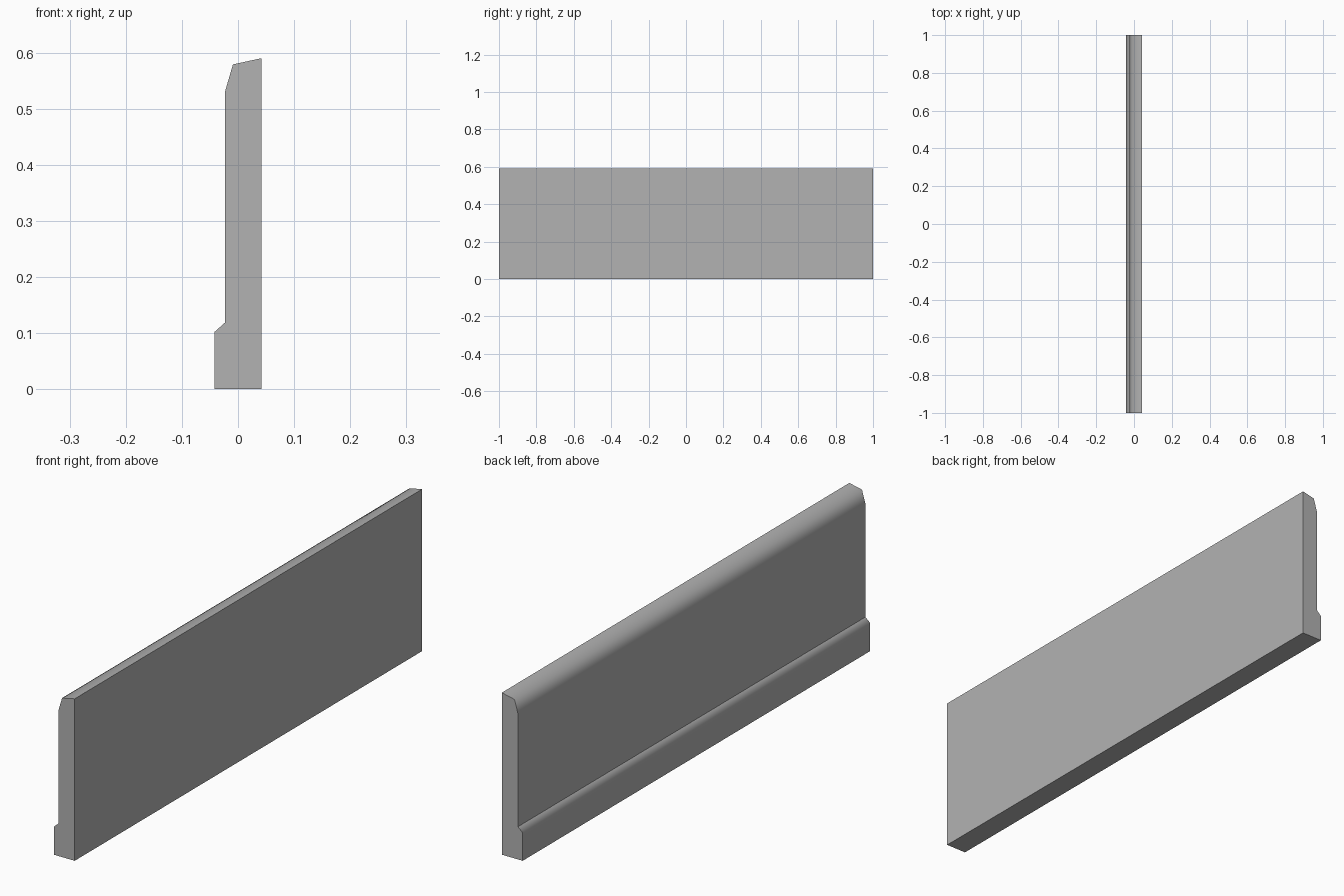
import bpy
import bmesh

cube = bpy.data.objects.get("Cube")
if cube:
    bpy.data.objects.remove(cube, do_unlink=True)

# Material
grey = bpy.data.materials.new("plain_grey")
grey.use_nodes = True
colour = (0.448, 0.448, 0.448, 1)
grey.diffuse_color = colour
grey.node_tree.nodes["Principled BSDF"].inputs["Base Color"].default_value = colour

# Cross-section (x, z): flat back, sloped top, chamfer, wall, ledge, foot
profile = [(0.042, 0), (0.042, 0.59), (-0.009, 0.579), (-0.023, 0.531),
           (-0.023, 0.119), (-0.042, 0.102), (-0.042, 0)]
soft_corners = {profile[2], profile[3], profile[5]}
HALF_LENGTH = 1

# Extrude the section along y
bm = bmesh.new()
verts = [bm.verts.new((x, -HALF_LENGTH, z)) for x, z in profile]
end = bm.faces.new(verts)
result = bmesh.ops.extrude_face_region(bm, geom=[end], use_keep_orig=True)
moved = [g for g in result["geom"] if isinstance(g, bmesh.types.BMVert)]
bmesh.ops.translate(bm, verts=moved, vec=(0, 2 * HALF_LENGTH, 0))
bmesh.ops.recalc_face_normals(bm, faces=bm.faces)

# Rounded-looking long edges; every other edge is crisp
soft_verts = {v for i, v in enumerate(verts) if profile[i] in soft_corners}
for face in bm.faces:
    face.smooth = True
for edge in bm.edges:
    a, b = edge.verts
    lengthwise = abs(a.co.y - b.co.y) > HALF_LENGTH
    edge.smooth = lengthwise and (a in soft_verts or b in soft_verts)

mesh = bpy.data.meshes.new("skirting_board")
bm.to_mesh(mesh)
bm.free()
mesh.materials.append(grey)
board = bpy.data.objects.new("skirting_board", mesh)
bpy.context.collection.objects.link(board)

# Keep the broad faces flat in shading
weighted = board.modifiers.new("weighted_normals", "WEIGHTED_NORMAL")
weighted.keep_sharp = True
